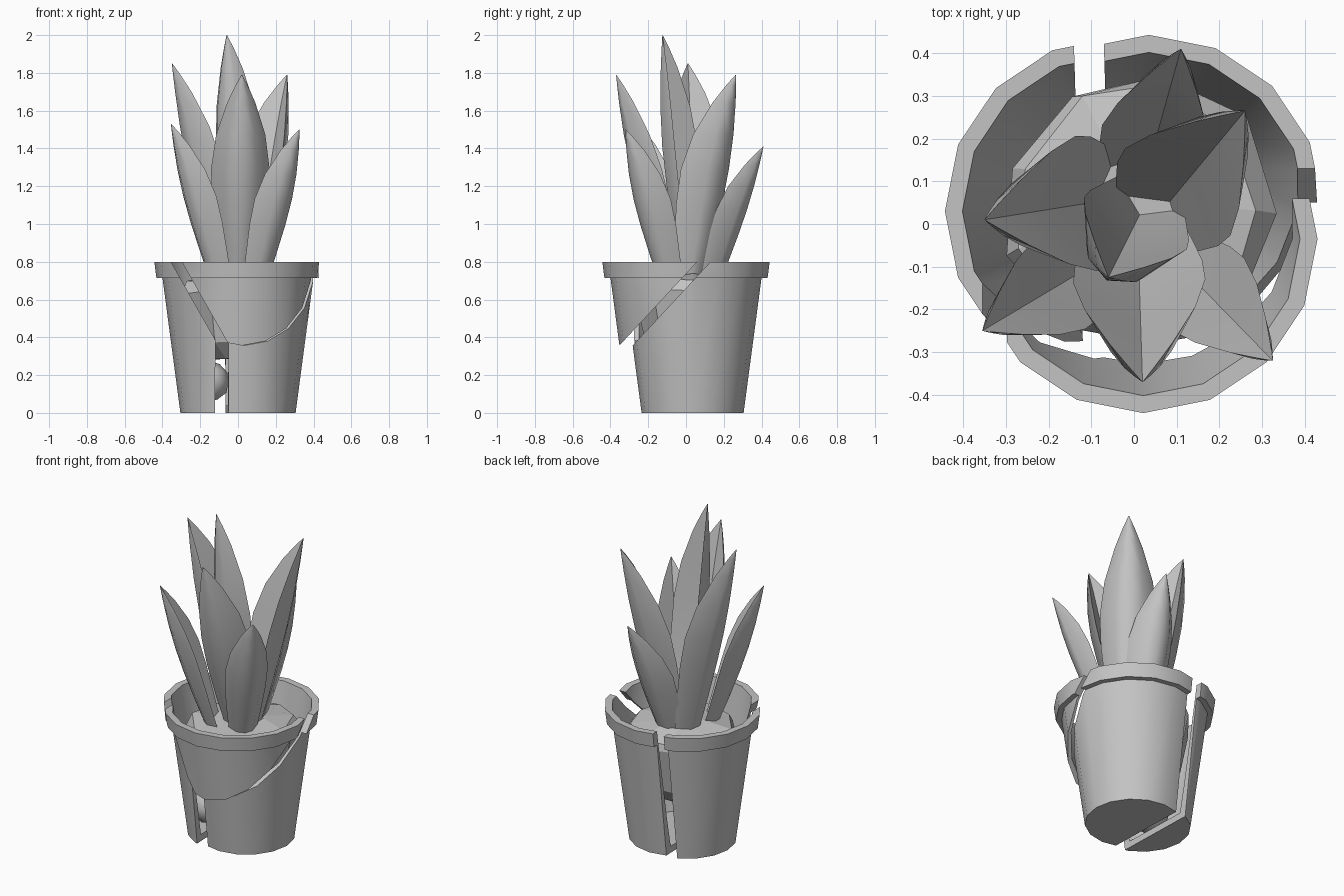
import bpy, bmesh, math, random
from mathutils import Vector

random.seed(4)
if "Cube" in bpy.data.objects:
    bpy.data.objects.remove(bpy.data.objects["Cube"])

GREY = (0.55, 0.55, 0.55, 1)
grey = bpy.data.materials.new("plain grey")
grey.use_nodes = True
grey.diffuse_color = GREY
grey.node_tree.nodes["Principled BSDF"].inputs["Base Color"].default_value = GREY


def finish(bm, name):
    """Turn a bmesh into a named object."""
    bmesh.ops.recalc_face_normals(bm, faces=bm.faces)
    mesh = bpy.data.meshes.new(name)
    bm.to_mesh(mesh)
    bm.free()
    mesh.materials.append(grey)
    obj = bpy.data.objects.new(name, mesh)
    bpy.context.collection.objects.link(obj)
    return obj


def activate(obj):
    bpy.ops.object.select_all(action='DESELECT')
    obj.select_set(True)
    bpy.context.view_layer.objects.active = obj


def smooth(obj, angle=32):
    activate(obj)
    bpy.ops.object.shade_smooth_by_angle(angle=math.radians(angle))


def skin(bm, rings):
    """Bridge rings of points and cap both ends."""
    rows = [[bm.verts.new(p) for p in ring] for ring in rings]
    n = len(rows[0])
    for a, b in zip(rows, rows[1:]):
        for i in range(n):
            j = (i + 1) % n
            bm.faces.new((a[i], a[j], b[j], b[i]))
    bm.faces.new(rows[0])
    bm.faces.new(rows[-1])


def lathe(name, profile, sides, jitter=0):
    bm = bmesh.new()
    wobble = lambda: random.uniform(-jitter, jitter)
    skin(bm, [[(r * math.cos(a) + wobble(), r * math.sin(a) + wobble(), z + wobble())
               for a in (math.tau * k / sides for k in range(sides))]
              for r, z in profile])
    return finish(bm, name)


def block(name, planes):
    """Big cube keeping only the space in front of each plane."""
    bm = bmesh.new()
    bmesh.ops.create_cube(bm, size=4)
    for point, normal in planes:
        bmesh.ops.bisect_plane(bm, geom=bm.verts[:] + bm.edges[:] + bm.faces[:],
                               plane_co=point, plane_no=normal, clear_inner=True)
        bmesh.ops.holes_fill(bm, edges=[e for e in bm.edges if e.is_boundary])
    obj = finish(bm, name)
    obj.hide_render = True
    return obj


# Cutters: wedge for the front shard, and the two sides of the split
wedge = block("wedge_cutter", [((-0.07, 0, 0.36), (1.76, 0, 1)),
                               ((0, -0.305, 0.37), (0, -1.075, 1))])
left_half = block("left_cutter", [((-0.094, 0, 0), (1, 0.03, 0))])
right_half = block("right_cutter", [((-0.094, 0, 0), (-1, -0.03, 0))])

# Broken pot: one turned shape cut into three pieces that drift apart
pot_profile = [(0.27, 0), (0.365, 0.715), (0.397, 0.715), (0.408, 0.8),
               (0.367, 0.8), (0.232, 0.04)]
pieces = [("pot_front_shard", (0.022, -0.035, 0), [(wedge, 'INTERSECT')]),
          ("pot_left_piece", (0.035, 0.035, 0),
           [(left_half, 'INTERSECT'), (wedge, 'DIFFERENCE')]),
          ("pot_right_piece", (-0.035, 0.03, 0),
           [(right_half, 'INTERSECT'), (wedge, 'DIFFERENCE')])]
for name, offset, cuts in pieces:
    piece = lathe(name, pot_profile, 16)
    activate(piece)
    for cutter, operation in cuts:
        mod = piece.modifiers.new("cut", 'BOOLEAN')
        mod.object = cutter
        mod.operation = operation
        mod.solver = 'EXACT'
        bpy.ops.object.modifier_apply(modifier=mod.name)
    piece.location = offset
    smooth(piece)
for cutter in (wedge, left_half, right_half):
    bpy.data.objects.remove(cutter)

# Soil clump, with a loose lump below it
soil = lathe("soil", [(0.16, 0.29), (0.25, 0.38), (0.315, 0.64), (0.29, 0.7), (0.13, 0.73)],
             9, 0.015)
soil.location = (0.01, 0.035, 0)
bm = bmesh.new()
bmesh.ops.create_icosphere(bm, subdivisions=2, radius=0.11)
lump = finish(bm, "soil_lump")
lump.location = (-0.155, -0.05, 0.165)
smooth(lump, 50)


def leaf(name, base, tip, half_width, bow):
    """Pointed leaf folded along its length: rounded back, V groove inside."""
    base, tip = Vector((*base, 0.66)), Vector(tip)
    out = Vector((tip.x - base.x, tip.y - base.y, 0)).normalized()
    side = Vector((-out.y, out.x, 0))
    section = [(1, -0.9), (0.55, -0.12), (0, 0.12), (-0.55, -0.12), (-1, -0.9), (0, -0.25)]
    rings = []
    for t, w in [(0, 0.6), (0.2, 0.8), (0.4, 0.96), (0.56, 1), (0.72, 0.84),
                 (0.87, 0.48), (0.95, 0.21), (1, 0.01)]:
        centre = base.lerp(tip, t) + out * bow * math.sin(math.pi * t)
        w *= half_width
        rings.append([centre + side * (s * w) + out * (d * w) for s, d in section])
    bm = bmesh.new()
    skin(bm, rings)
    smooth(finish(bm, name), 55)


# Plant: seven leaves fanning out of the soil
leaf("leaf_centre", (0.01, 0.015), (-0.06, -0.125, 2.0), 0.135, 0.05)
leaf("leaf_front", (0.01, -0.06), (0.02, -0.37, 1.79), 0.155, 0.04)
leaf("leaf_front_right", (-0.12, -0.11), (-0.355, -0.25, 1.53), 0.12, 0.02)
leaf("leaf_front_left", (0.12, -0.11), (0.325, -0.32, 1.5), 0.12, 0.02)
leaf("leaf_right", (-0.1, 0.05), (-0.35, 0.01, 1.85), 0.16, 0.015)
leaf("leaf_back_left", (0.09, 0.06), (0.26, 0.265, 1.79), 0.16, 0.015)
leaf("leaf_back", (0.04, 0.16), (0.11, 0.41, 1.41), 0.13, 0.01)
